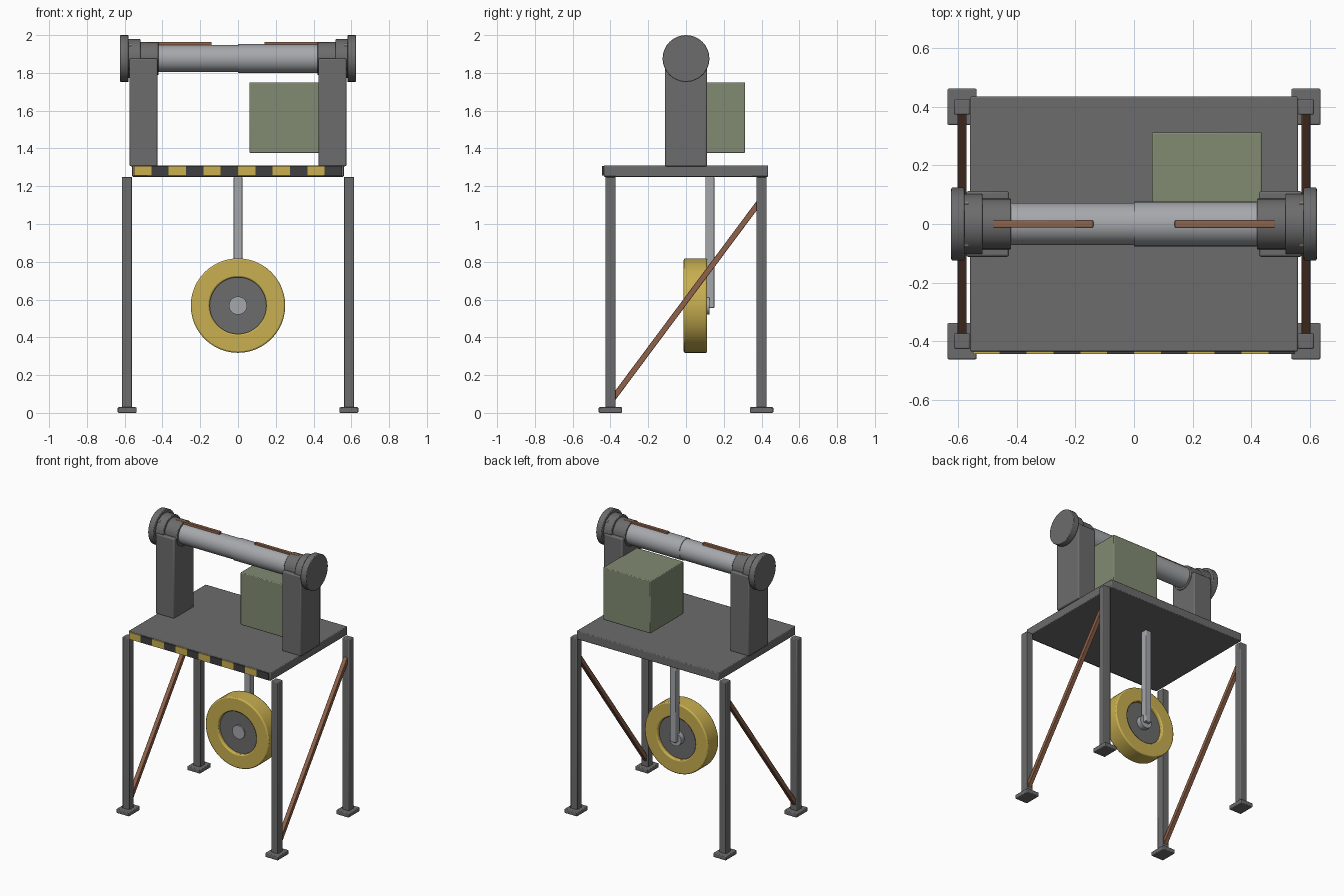
import bpy
import math
from mathutils import Vector, Matrix

cube = bpy.data.objects.get("Cube")
if cube:
    bpy.data.objects.remove(cube, do_unlink=True)


def material(name, r, g, b):
    m = bpy.data.materials.new(name)
    m.use_nodes = True
    m.diffuse_color = (r, g, b, 1)
    m.node_tree.nodes["Principled BSDF"].inputs["Base Color"].default_value = (r, g, b, 1)
    return m


steel = material("dark steel", 0.15, 0.15, 0.15)
silver = material("bright metal", 0.38, 0.39, 0.41)
yellow = material("safety yellow", 0.58, 0.43, 0.08)
black = material("stripe black", 0.05, 0.05, 0.05)
green = material("dull green", 0.22, 0.26, 0.17)
copper = material("copper brown", 0.28, 0.125, 0.07)


def finish(obj, name, mat, bevel):
    obj.name = name
    obj.data.materials.append(mat)
    if bevel:
        mod = obj.modifiers.new("soft_edges", "BEVEL")
        mod.width = bevel
        mod.segments = 2
        mod.limit_method = "ANGLE"
    bpy.ops.object.shade_smooth_by_angle(angle=math.radians(30))
    return obj


def box(name, mat, lo, hi, bevel=0.005):
    """Box between two opposite corners."""
    lo, hi = Vector(lo), Vector(hi)
    bpy.ops.mesh.primitive_cube_add(size=1, location=(lo + hi) / 2)
    obj = bpy.context.object
    obj.data.transform(Matrix.Diagonal((*(hi - lo), 1)))
    return finish(obj, name, mat, bevel)


def rod(name, mat, start, end, radius, bevel=0.0, sides=32):
    """Cylinder between two points."""
    start, end = Vector(start), Vector(end)
    bpy.ops.mesh.primitive_cylinder_add(
        vertices=sides, radius=radius, depth=(end - start).length, location=(start + end) / 2)
    obj = bpy.context.object
    obj.rotation_euler = (end - start).to_track_quat("Z", "Y").to_euler()
    return finish(obj, name, mat, bevel)


def ring(name, mat, profile, centre, sides=48):
    """Closed (radius, y) profile turned around the y axis."""
    count = len(profile)
    verts, faces = [], []
    for i in range(sides):
        a = math.tau * i / sides
        verts += [(r * math.cos(a), y, r * math.sin(a)) for r, y in profile]
        for j in range(count):
            k, n = (j + 1) % count, (i + 1) % sides
            faces.append((i * count + j, i * count + k, n * count + k, n * count + j))
    mesh = bpy.data.meshes.new(name)
    mesh.from_pydata(verts, [], faces)
    obj = bpy.data.objects.new(name, mesh)
    bpy.context.collection.objects.link(obj)
    bpy.ops.object.select_all(action="DESELECT")
    bpy.context.view_layer.objects.active = obj
    obj.select_set(True)
    bpy.ops.object.mode_set(mode="EDIT")
    bpy.ops.mesh.select_all(action="SELECT")
    bpy.ops.mesh.normals_make_consistent(inside=False)
    bpy.ops.object.mode_set(mode="OBJECT")
    obj.location = centre
    return finish(obj, name, mat, 0.008)


# Platform with hazard stripes on the front edge
box("platform", steel, (-0.56, -0.435, 1.25), (0.56, 0.435, 1.31))
STRIPES = 12
width = 1.1 / STRIPES
for i in range(STRIPES):
    x = -0.55 + i * width
    box("hazard_stripe", black if i % 2 else yellow,
        (x, -0.444, 1.257), (x + width, -0.435, 1.306), 0)

# Legs, feet and diagonal braces
for s, side in ((-1, "right"), (1, "left")):
    for t, end in ((-1, "front"), (1, "back")):
        x, y = s * 0.587, t * 0.4
        box(f"{end}_{side}_leg", steel, (x - 0.027, y - 0.027, 0.02), (x + 0.027, y + 0.027, 1.25))
        box(f"{end}_{side}_foot", steel, (x - 0.05, y - 0.062, 0), (x + 0.05, y + 0.062, 0.03))
    low, high = Vector((s * 0.587, -0.395, 0.065)), Vector((s * 0.587, 0.395, 1.125))
    brace = box(f"{side}_brace", copper, (-0.015, -0.015, 0), (0.015, 0.015, (high - low).length), 0.003)
    brace.location = (low + high) / 2
    brace.rotation_euler = (-math.atan2(high.y - low.y, high.z - low.z), 0, 0)

# Roller supports, bearings, end discs and roller halves
AXIS = 1.876
for s, side in ((-1, "right"), (1, "left")):
    def on_axis(x):
        return (s * x, 0, AXIS)

    box(f"{side}_post", steel, (s * 0.5 - 0.074, -0.112, 1.305), (s * 0.5 + 0.074, 0.112, 1.877), 0.008)
    rod(f"{side}_roller", silver, on_axis(0), on_axis(0.56), 0.072 if s < 0 else 0.076)
    rod(f"{side}_collar", steel, on_axis(0.42), on_axis(0.53), 0.087, 0.004)
    rod(f"{side}_bearing", steel, on_axis(0.517), on_axis(0.585), 0.103, 0.004)
    rod(f"{side}_end_disc", steel, on_axis(0.579), on_axis(0.624), 0.124, 0.004)
    box(f"{side}_copper_strip", copper, (s * 0.31 - 0.171, -0.012, AXIS + 0.068),
        (s * 0.31 + 0.171, 0.012, AXIS + 0.088), 0.003)
    for i in range(4):
        a = math.radians(45 + 90 * i)
        y, z = 0.098 * math.cos(a), AXIS + 0.098 * math.sin(a)
        rod(f"{side}_bolt", silver, (s * 0.565, y, z), (s * 0.578, y, z), 0.009, 0, 8)

# Green housing behind the roller
box("green_housing", green, (0.061, -0.06, 1.376), (0.436, 0.313, 1.75))

# Hanging arm with wheel
WHEEL = Vector((0, 0.05, 0.568))
half = Vector((0, 0.062, 0))
box("wheel_arm", silver, (-0.023, 0.102, 0.555), (0.023, 0.15, 1.25), 0.004)
ring("wheel_tyre", yellow, [(0.15, -0.062), (0.25, -0.062), (0.25, 0.062), (0.15, 0.062)], WHEEL)
rod("wheel_hub", steel, WHEEL - half * 0.6, WHEEL + half * 0.6, 0.153)
rod("wheel_axle", silver, WHEEL - half * 0.75, WHEEL + half * 1.2, 0.048)
